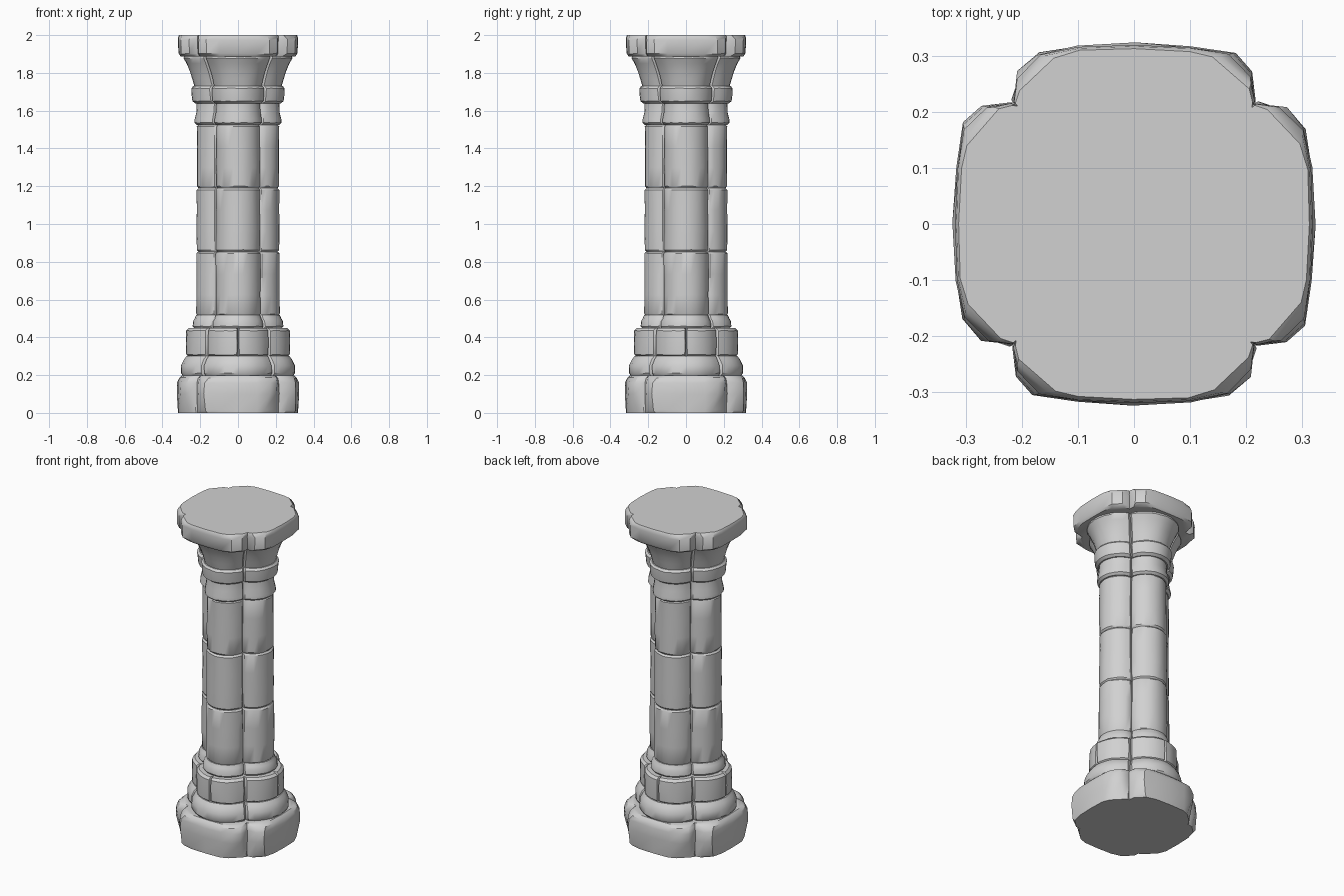
import bpy, bmesh, math, random
from mathutils import Matrix, Vector

random.seed(4)
cube = bpy.data.objects.get("Cube")
if cube:
    bpy.data.objects.remove(cube, do_unlink=True)

stone = bpy.data.materials.new("grey stone")
stone.use_nodes = True
grey = (0.64, 0.64, 0.64, 1)
stone.diffuse_color = grey
stone.node_tree.nodes["Principled BSDF"].inputs["Base Color"].default_value = grey

OFFSET = 0.1    # distance of each lobe's axis from the pillar's axis


def round_lobe(r, split=False):
    """Front lobe of a four-lobed ring, starting at its left seam."""
    seam = (OFFSET + math.sqrt(2 * r * r - OFFSET * OFFSET)) / 2
    limit = math.acos((seam - OFFSET) / r)
    pts = [(-seam * 0.94, -seam * 0.94)]
    angles = [limit * (-0.95 + 1.9 * i / 12) for i in range(13)]
    if split:
        angles += [-0.04, 0.04]
    for a in sorted(angles):
        rr = r - 0.02 if split and abs(a) < 0.001 else r
        pts.append((rr * math.sin(a), -OFFSET - rr * math.cos(a)))
    return pts


def square_lobe(corner, scale=1.0, chip=0.0):
    """Front lobe of a slab: blunt corners, optionally chipped on the right."""
    side, shoulder = corner
    right = [(0.1, 0.317), (shoulder - chip, 0.304), (0.21 - chip * 0.3, side - chip * 0.3)]
    left = [(-0.21, side), (-shoulder, 0.304), (-0.1, 0.317)]
    pts = [(-0.214, 0.214), (-0.216, 0.222)] + left + [(0, 0.321)] + right + [(0.216, 0.222)]
    return [(x * scale, -y * scale) for x, y in pts]


def loft(name, sections, wear=0.0015):
    """Skin a stack of (height, front lobe) sections, repeated on four sides."""
    bm = bmesh.new()
    rings = []
    for i, (z, lobe) in enumerate(sections):
        end = i in (0, len(sections) - 1)
        worn = [Vector((x + random.uniform(-wear, wear), y + random.uniform(-wear, wear),
                        z if end else z + random.uniform(-wear, wear))) for x, y in lobe]
        ring = []
        for q in range(4):
            turn = Matrix.Rotation(q * math.pi / 2, 3, 'Z')
            ring += [bm.verts.new(turn @ p) for p in worn]
        rings.append(ring)
    for low, high in zip(rings, rings[1:]):
        n = len(low)
        for i in range(n):
            j = (i + 1) % n
            bm.faces.new((low[i], low[j], high[j], high[i]))
    bm.faces.new(rings[0][::-1])
    bm.faces.new(rings[-1])
    mesh = bpy.data.meshes.new(name)
    bm.to_mesh(mesh)
    bm.free()
    mesh.materials.append(stone)
    obj = bpy.data.objects.new(name, mesh)
    bpy.context.collection.objects.link(obj)
    bpy.ops.object.select_all(action='DESELECT')
    obj.select_set(True)
    bpy.context.view_layer.objects.active = obj
    bpy.ops.object.shade_smooth_by_angle(angle=math.radians(35))
    return obj


def moulding(name, profile, split=False):
    return loft(name, [(z, round_lobe(r, split)) for z, r in profile])


# Foot slab with chipped lower corners
loft("base_slab", [
    (0.0, square_lobe((0.25, 0.165), 0.985, 0.02)),
    (0.015, square_lobe((0.255, 0.17), 1.0, 0.03)),
    (0.1, square_lobe((0.27, 0.18), 1.0, 0.01)),
    (0.16, square_lobe((0.27, 0.175), 1.0)),
    (0.185, square_lobe((0.26, 0.16), 0.975)),
    (0.198, square_lobe((0.25, 0.15), 0.93)),
], 0.003)

# Stepped mouldings above the foot
moulding("base_roll", [(0.195, 0.192), (0.21, 0.202), (0.25, 0.202),
                       (0.28, 0.187), (0.3, 0.172)])
moulding("base_drum", [(0.298, 0.162), (0.308, 0.174), (0.37, 0.176),
                       (0.435, 0.173), (0.449, 0.16)], split=True)
moulding("base_collar", [(0.446, 0.132), (0.458, 0.14), (0.485, 0.137),
                         (0.5, 0.129), (0.518, 0.121)])

# Three shaft blocks with worn joints
joints = [0.515, 0.853, 1.19, 1.526]
for name, z0, z1, r in zip(("lower", "middle", "upper"), joints, joints[1:], (0.121, 0.118, 0.117)):
    moulding(name + "_shaft_block", [
        (z0, r - 0.008), (z0 + 0.01, r), (z0 + 0.11, r + 0.001),
        (z0 + 0.22, r), (z1 - 0.01, r), (z1, r - 0.008)])

# Capital: neck, ring and flared bell
moulding("capital_neck", [(1.524, 0.117), (1.536, 0.13), (1.555, 0.129),
                          (1.59, 0.121), (1.645, 0.118)])
moulding("capital_ring", [(1.638, 0.125), (1.65, 0.14), (1.685, 0.145),
                          (1.718, 0.147), (1.73, 0.136)])
moulding("capital_bell", [(1.728, 0.13), (1.77, 0.142), (1.81, 0.155),
                          (1.85, 0.172), (1.878, 0.187), (1.892, 0.185)])

# Top slab, narrowing slightly at its upper rim
loft("top_slab", [
    (1.888, square_lobe((0.25, 0.16), 0.95)),
    (1.902, square_lobe((0.262, 0.168), 0.985)),
    (1.975, square_lobe((0.262, 0.168), 0.995)),
    (1.992, square_lobe((0.25, 0.155), 0.99)),
    (2.0, square_lobe((0.245, 0.145), 0.975)),
], 0.002)
